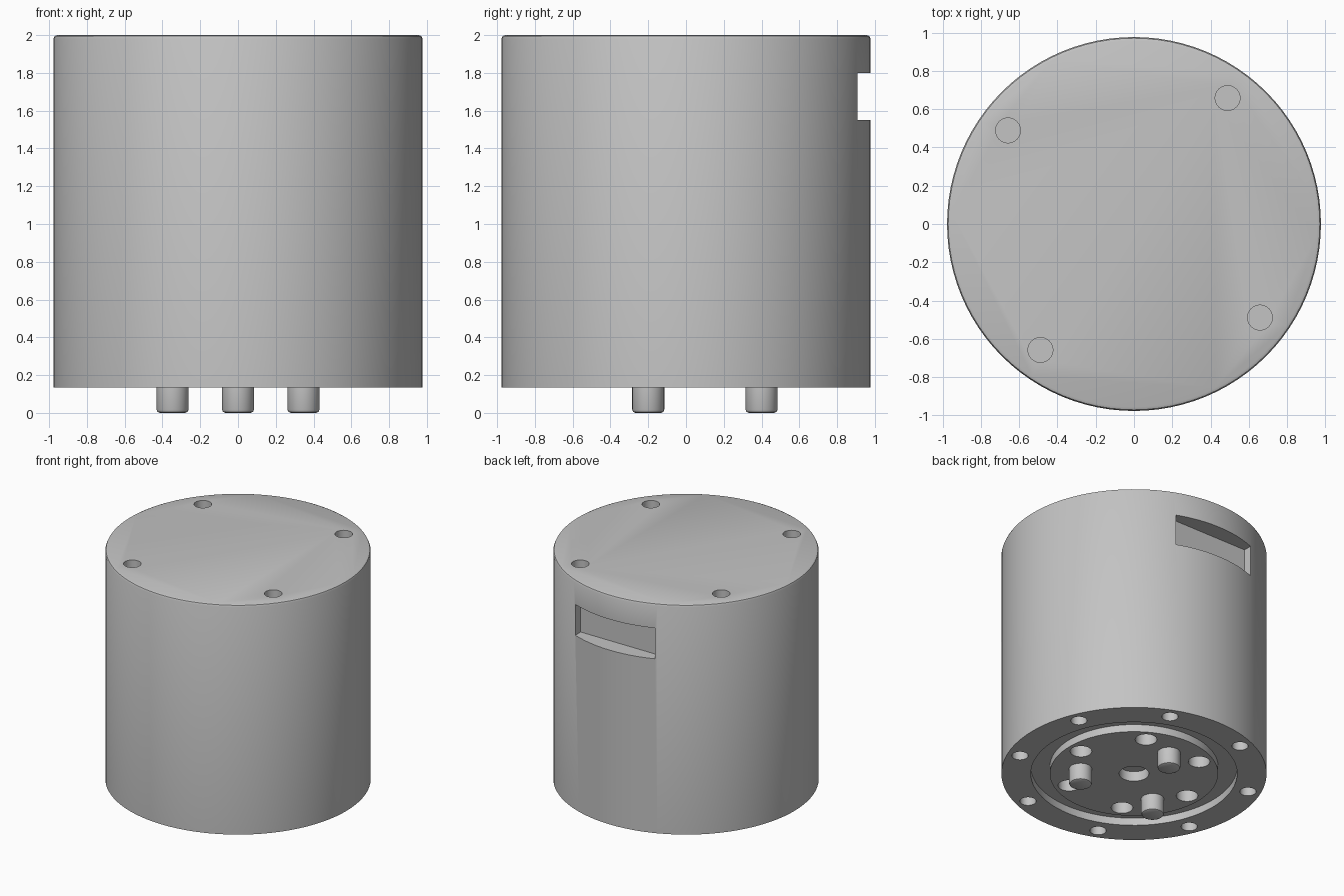
import bpy, bmesh, math
from mathutils import Matrix, Vector

if "Cube" in bpy.data.objects:
    bpy.data.objects.remove(bpy.data.objects["Cube"])

R, BASE, TOP = 0.977, 0.135, 2.0

grey = bpy.data.materials.new("plain_grey")
grey.diffuse_color = (0.55, 0.55, 0.55, 1)
grey.use_nodes = True
grey.node_tree.nodes["Principled BSDF"].inputs["Base Color"].default_value = grey.diffuse_color


def finish(bm, name):
    bmesh.ops.recalc_face_normals(bm, faces=bm.faces)
    mesh = bpy.data.meshes.new(name)
    bm.to_mesh(mesh)
    bm.free()
    mesh.materials.append(grey)
    obj = bpy.data.objects.new(name, mesh)
    bpy.context.collection.objects.link(obj)
    return obj


def lathe(name, profile, steps=96):
    """Turn an (r, z) profile that starts and ends off the axis; cap both ends."""
    bm = bmesh.new()
    rings = []
    for r, z in profile:
        rings.append([bm.verts.new((r * math.cos(a), r * math.sin(a), z))
                      for a in (2 * math.pi * i / steps for i in range(steps))])
    for lo, hi in zip(rings, rings[1:]):
        for i in range(steps):
            j = (i + 1) % steps
            bm.faces.new((lo[i], lo[j], hi[j], hi[i]))
    bm.faces.new(rings[0])
    bm.faces.new(rings[-1])
    return finish(bm, name)


def add_cylinder(bm, x, y, r, z0, z1, steps=32):
    bmesh.ops.create_cone(bm, cap_ends=True, segments=steps, radius1=r, radius2=r,
                          depth=z1 - z0,
                          matrix=Matrix.Translation((x, y, (z0 + z1) / 2)))


def circle(count, radius, start):
    for i in range(count):
        a = math.radians(start) + 2 * math.pi * i / count
        yield radius * math.cos(a), radius * math.sin(a)


def smooth(obj):
    bpy.ops.object.select_all(action='DESELECT')
    obj.select_set(True)
    bpy.context.view_layer.objects.active = obj
    bpy.ops.object.shade_smooth_by_angle(angle=math.radians(30))


# Body: drum with rounded top rim and a ring groove in the underside
body = lathe("body", [
    (0.62, BASE), (0.62, BASE + 0.06), (0.76, BASE + 0.06), (0.76, BASE),
    (R, BASE), (R, TOP - 0.02), (R - 0.006, TOP - 0.006), (R - 0.02, TOP)])

# Cutters: top holes, underside holes, centre hole and rear slot
bm = bmesh.new()
for x, y in circle(4, 0.82, 53.4):
    add_cylinder(bm, x, y, 0.065, TOP - 0.15, TOP + 0.1)
for x, y in circle(8, 0.88, 22.5):
    add_cylinder(bm, x, y, 0.06, BASE - 0.1, BASE + 0.15)
for x, y in circle(6, 0.51, 0):
    add_cylinder(bm, x, y, 0.08, BASE - 0.1, BASE + 0.15)
add_cylinder(bm, 0, 0, 0.11, BASE - 0.1, BASE + 0.08)
bmesh.ops.create_cube(bm, size=1, matrix=Matrix.Translation((0, 0.99, 1.675))
                      @ Matrix.Diagonal((0.716, 0.3, 0.25, 1)))
cutter = finish(bm, "hole_cutter")
cutter.hide_render = True

cut = body.modifiers.new("holes", 'BOOLEAN')
cut.operation = 'DIFFERENCE'
cut.solver = 'EXACT'
cut.object = cutter
bpy.context.view_layer.objects.active = body
body.select_set(True)
bpy.ops.object.modifier_apply(modifier=cut.name)
bpy.data.objects.remove(cutter)
smooth(body)

# Three locating pins with softened tips
for i, (x, y) in enumerate(circle(3, 0.4, 90)):
    pin = lathe(f"pin_{i + 1}", [(0.068, 0), (0.08, 0.006), (0.085, 0.018),
                                 (0.085, BASE + 0.01)], 32)
    pin.location = (x, y, 0)
    smooth(pin)
